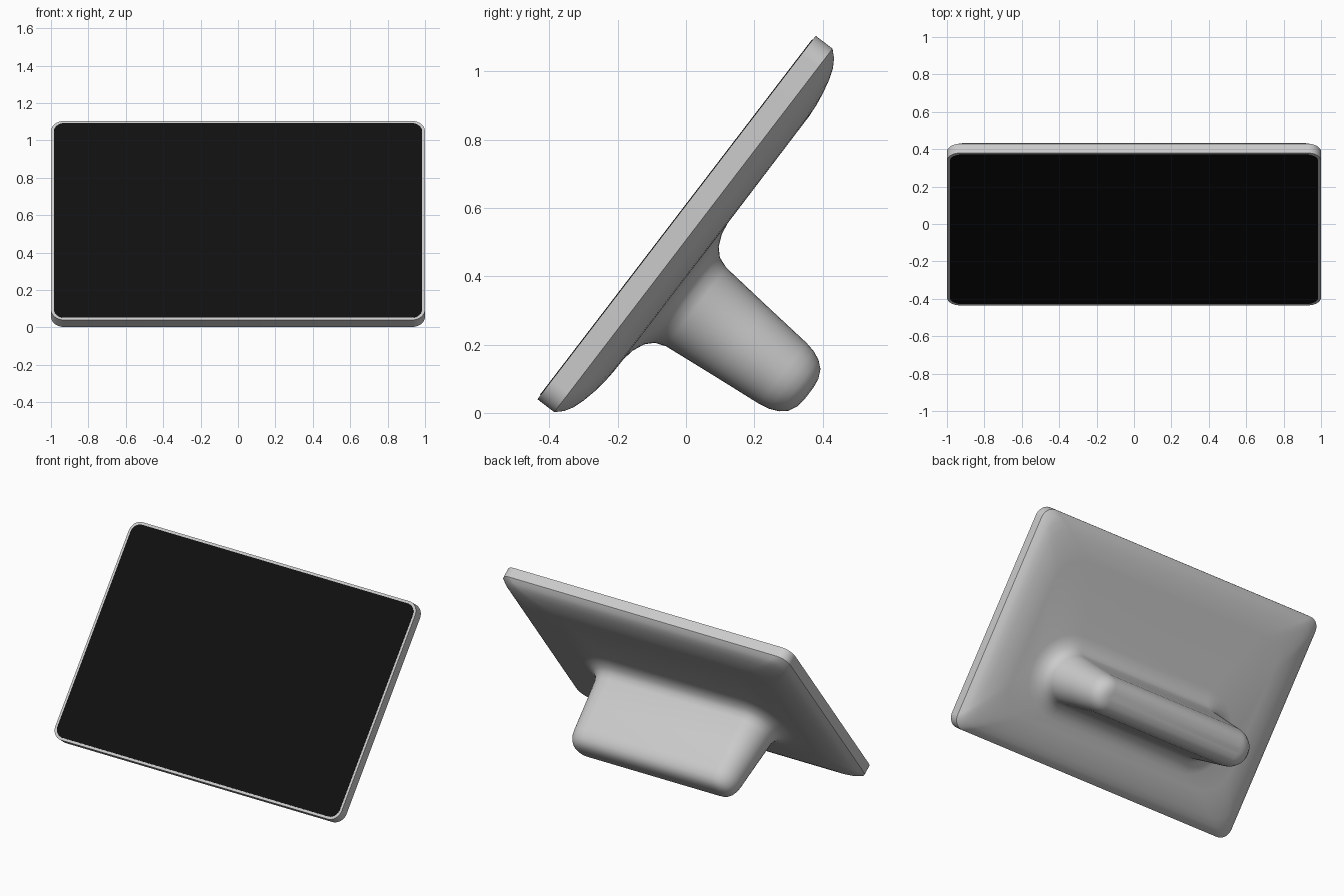
import bpy, bmesh, math
from mathutils import Vector

if "Cube" in bpy.data.objects:
    bpy.data.objects.remove(bpy.data.objects["Cube"])

W, H = 1.0, 1.34          # panel half width, panel height along the tilt
CORNER_SEGS = 10


def place(x, s, t):
    """Tilted panel coordinates: s runs up the panel, t runs out of its back."""
    return Vector((x, -0.435 + 0.608 * s + 0.794 * t, 0.04 + 0.794 * s - 0.608 * t))


def ring(bm, hw, hh, r, cs, t):
    """Rounded rectangle loop centred on height cs at depth t."""
    verts = []
    for k, (sx, sy) in enumerate(((1, 1), (-1, 1), (-1, -1), (1, -1))):
        for i in range(CORNER_SEGS + 1):
            a = math.pi / 2 * (k + i / CORNER_SEGS)
            x = sx * (hw - r) + r * math.cos(a)
            s = cs + sy * (hh - r) + r * math.sin(a)
            verts.append(bm.verts.new(place(x, s, t)))
    return verts


def loft(name, specs, color=None):
    """Skin a stack of rounded rectangles into one closed object."""
    bm = bmesh.new()
    rings = [ring(bm, *sp) for sp in specs]
    n = len(rings[0])
    for a, b in zip(rings, rings[1:]):
        for i in range(n):
            j = (i + 1) % n
            bm.faces.new((a[i], a[j], b[j], b[i]))
    bm.faces.new(rings[0][::-1])
    bm.faces.new(rings[-1])
    bmesh.ops.remove_doubles(bm, verts=bm.verts, dist=1e-5)
    bmesh.ops.recalc_face_normals(bm, faces=bm.faces)
    mesh = bpy.data.meshes.new(name)
    bm.to_mesh(mesh)
    bm.free()
    obj = bpy.data.objects.new(name, mesh)
    bpy.context.collection.objects.link(obj)
    if color:
        mat = bpy.data.materials.new(name)
        mat.diffuse_color = color
        mat.use_nodes = True
        mat.node_tree.nodes["Principled BSDF"].inputs["Base Color"].default_value = mat.diffuse_color
        mesh.materials.append(mat)
    bpy.ops.object.select_all(action='DESELECT')
    obj.select_set(True)
    bpy.context.view_layer.objects.active = obj
    bpy.ops.object.shade_smooth_by_angle(angle=math.radians(36))
    return obj


# Housing: rim and gently domed back (inset, depth)
back = [(0, 0), (0, 0.062), (0.02, 0.083), (0.045, 0.098), (0.08, 0.11),
        (0.12, 0.119), (0.16, 0.125), (0.2, 0.128)]
specs = [(W - i, H / 2 - i, 0.07 + 0.5 * i, H / 2, t) for i, t in back]

# Foot: grows out of the back with a fillet, tapers, and rounds off (half thickness, depth)
foot = [(0.25, 0.129), (0.215, 0.135), (0.18, 0.15), (0.157, 0.172), (0.145, 0.205),
        (0.128, 0.37), (0.113, 0.525), (0.107, 0.555), (0.095, 0.583),
        (0.077, 0.604), (0.05, 0.617), (0.02, 0.621)]
specs += [(0.46 + h, h, h, 0.497, t) for h, t in foot]
loft("housing_with_foot", specs)

# Screen: thin black sheet on the front face
m = 0.015
loft("screen", [(W - m, H / 2 - m, 0.058, H / 2, -0.002),
                (W - m, H / 2 - m, 0.058, H / 2, 0.006)], (0.005, 0.005, 0.005, 1))
